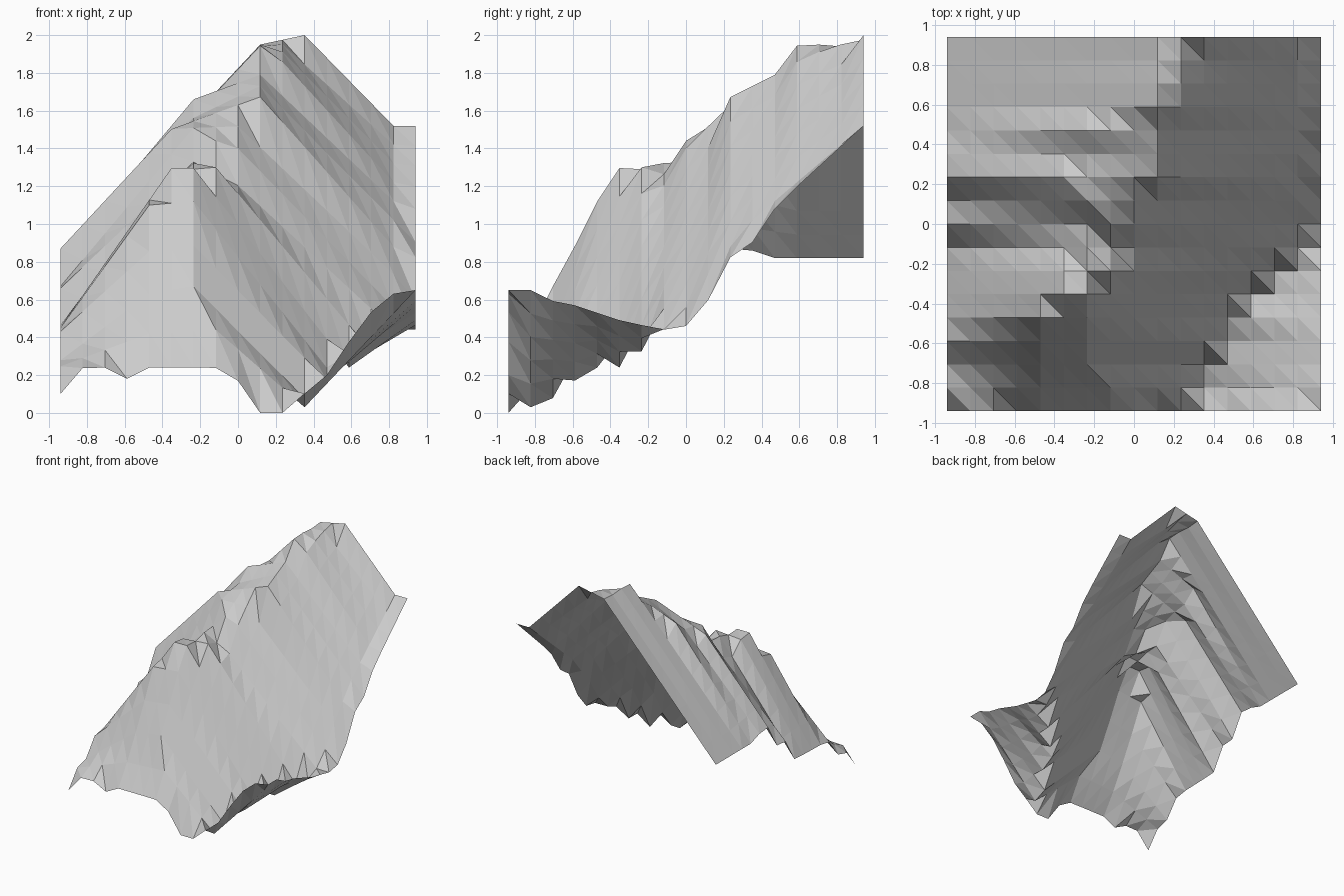
import bpy, bmesh

N = 17                      # vertices per side of the terrain grid
HALF = 0.94
STEP = 2 * HALF / (N - 1)


def lerp_line(points, t):
    """Interpolate tuples (t, a, b, ...) along their first value."""
    if t <= points[0][0]:
        return points[0][1:]
    for p, q in zip(points, points[1:]):
        if t <= q[0]:
            f = (t - p[0]) / (q[0] - p[0])
            return tuple(u + (v - u) * f for u, v in zip(p[1:], q[1:]))
    return points[-1][1:]


def snap(v):
    return round((v + HALF) / STEP) * STEP - HALF


# Left and right borders: (y, z)
left = [(-0.94, 0.10), (-0.82, 0.25), (-0.70, 0.28), (-0.59, 0.43), (-0.47, 0.45),
        (-0.12, 0.46), (0, 0.66), (0.12, 0.67), (0.23, 0.87), (0.35, 0.86), (0.47, 0.82)]
right = [(-0.94, 0.65), (-0.82, 0.65), (-0.70, 0.59), (-0.59, 0.57), (-0.35, 0.49),
         (-0.12, 0.44), (0, 0.46), (0.12, 0.60), (0.23, 0.82), (0.35, 0.90),
         (0.47, 1.08), (0.59, 1.20), (0.94, 1.52)]

# Ridge: (y, left x, left z, right x, right z)
ridge = [(-0.82, -0.47, 0.42, -0.12, 0.44), (-0.70, -0.47, 0.64, -0.23, 0.68),
         (-0.59, -0.47, 0.85, -0.23, 0.88), (-0.47, -0.47, 1.10, -0.23, 1.12),
         (-0.35, -0.35, 1.30, -0.23, 1.30), (-0.23, -0.35, 1.28, -0.12, 1.30),
         (-0.12, -0.23, 1.32, 0.00, 1.20), (0.00, -0.12, 1.44, 0.00, 1.40),
         (0.12, -0.23, 1.51, 0.00, 1.52), (0.23, -0.35, 1.50, 0.12, 1.67),
         (0.35, -0.23, 1.56, 0.12, 1.73), (0.47, -0.23, 1.66, 0.12, 1.79),
         (0.59, 0.12, 1.95, 0.23, 1.86), (0.70, 0.12, 1.95, 0.23, 1.91),
         (0.82, 0.12, 1.94, 0.23, 1.95), (0.94, 0.12, 1.95, 0.35, 2.00)]

# Valley floor: (y, x, z)
valley = [(-0.82, 0.35, 0.03), (-0.70, 0.35, 0.08), (-0.59, 0.47, 0.17),
          (-0.47, 0.47, 0.24), (-0.35, 0.59, 0.24), (-0.23, 0.70, 0.33),
          (-0.12, 0.82, 0.44), (0.00, 0.82, 0.56), (0.12, 0.82, 0.74),
          (0.35, 0.82, 1.02), (0.94, 0.82, 1.52)]

# Front border: (x, z)
front = [(-0.94, 0.10), (-0.82, 0.24), (-0.70, 0.24), (-0.59, 0.18), (-0.47, 0.24),
         (-0.12, 0.24), (0, 0.17), (0.12, 0), (0.23, 0), (0.35, 0.10), (0.47, 0.20),
         (0.59, 0.38), (0.70, 0.53), (0.82, 0.63), (0.94, 0.65)]


def row_profile(j, y):
    if j == 0:
        return front
    xa, za, xb, zb = lerp_line(ridge, y)
    xv, zv = lerp_line(valley, y)
    return [(-HALF, lerp_line(left, y)[0]), (snap(xa), za), (snap(xb), zb),
            (snap(xv), zv), (HALF, lerp_line(right, y)[0])]


# Mountain slope: triangulated height field
bm = bmesh.new()
grid = []
for j in range(N):
    y = -HALF + j * STEP
    prof = row_profile(j, y)
    grid.append([])
    for i in range(N):
        x = -HALF + i * STEP
        z = max(0, lerp_line(prof, x)[0])
        if j == 0 and i in (9, 10):     # lowest point of the valley mouth
            z = 0
        grid[j].append(bm.verts.new((x, y, z)))

for j in range(N - 1):
    for i in range(N - 1):
        a, b = grid[j][i], grid[j][i + 1]
        c, d = grid[j + 1][i + 1], grid[j + 1][i]
        bm.faces.new((a, b, d))
        bm.faces.new((b, c, d))

mesh = bpy.data.meshes.new("mountain_ridge")
bm.to_mesh(mesh)
bm.free()
bpy.context.collection.objects.link(bpy.data.objects.new("mountain_ridge", mesh))
